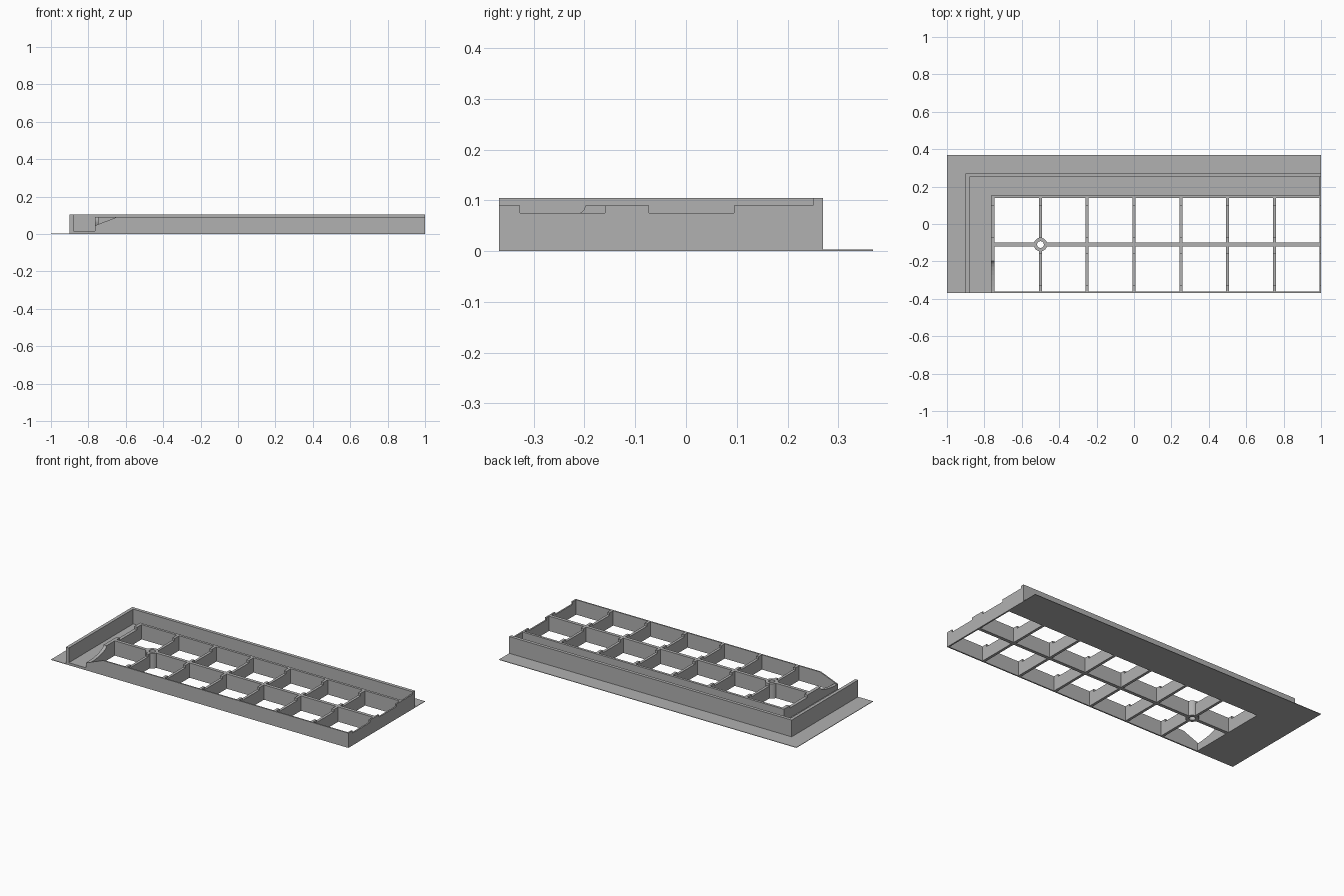
import bpy
import bmesh
import math

if "Cube" in bpy.data.objects:
    bpy.data.objects.remove(bpy.data.objects["Cube"])

grey = bpy.data.materials.new("plain grey")
grey.use_nodes = True
colour = (0.44, 0.44, 0.44, 1)
grey.diffuse_color = colour
grey.node_tree.nodes["Principled BSDF"].inputs["Base Color"].default_value = colour

FRONT, BACK = -0.368, 0.368
TOP, LOW, RIM = 0.09, 0.075, 0.105
MID_Y, BOSS_X, BOSS_R, HOLE_R = -0.11, -0.5, 0.036, 0.018


def finish(name, bm):
    bmesh.ops.recalc_face_normals(bm, faces=bm.faces)
    mesh = bpy.data.meshes.new(name)
    bm.to_mesh(mesh)
    bm.free()
    mesh.materials.append(grey)
    obj = bpy.data.objects.new(name, mesh)
    bpy.context.collection.objects.link(obj)
    return obj


def prism(name, outline, axis, start, end):
    """Extrude a closed outline along the x, y or z axis."""
    place = {"x": lambda a, b, t: (t, a, b),
             "y": lambda a, b, t: (a, t, b),
             "z": lambda a, b, t: (a, b, t)}[axis]
    bm = bmesh.new()
    base = bm.faces.new([bm.verts.new(place(a, b, start)) for a, b in outline])
    moved = bmesh.ops.extrude_face_region(bm, geom=[base])["geom"]
    verts = [v for v in moved if isinstance(v, bmesh.types.BMVert)]
    bmesh.ops.translate(bm, verts=verts, vec=place(0, 0, end - start))
    return finish(name, bm)


def box(name, x0, x1, y0, y1, z0, z1):
    return prism(name, [(x0, y0), (x1, y0), (x1, y1), (x0, y1)], "z", z0, z1)


def corner(name, x0, y0, x1, y1, z0, z1, right=1.0):
    """L-shaped strip along the left and back, from outer to inner corner."""
    outline = [(x0, FRONT), (x1, FRONT), (x1, y1), (right, y1), (right, y0), (x0, y0)]
    return prism(name, outline, "z", z0, z1)


# Thin flange, channel floor and tall outer wall
corner("flange", -1, BACK, -0.9, 0.27, 0, 0.003)
corner("channel_floor", -0.9, 0.27, -0.745, 0.138, 0, 0.015)
corner("outer_wall", -0.9, 0.27, -0.88, 0.25, 0.015, RIM)

# Inner walls; the front left corner is cut away
box("inner_back_wall", -0.765, 1, 0.138, 0.153, 0.015, TOP)
back_notch = [(-0.073, TOP), (-0.073, LOW), (0.095, LOW), (0.095, TOP)]
arc = [(FRONT + 0.17 * math.sin(a), TOP - 0.045 * math.cos(a))
       for a in [math.pi / 2 * i / 8 for i in range(9)]]
prism("inner_left_wall",
      [(FRONT, 0)] + arc + back_notch + [(0.138, TOP), (0.138, 0)],
      "x", -0.765, -0.745)
prism("front_wall",
      [(-0.765, 0), (1, 0), (1, TOP), (-0.65, TOP), (-0.765, 0.045)],
      "y", FRONT, FRONT + 0.008)

# Notched cross ribs, with the one at the boss split around it
front_notch = [(-0.327, TOP), (-0.327, LOW), (-0.16, LOW), (-0.16, TOP)]
for i in range(1, 6):
    x = BOSS_X + 0.25 * i
    prism(f"cross_rib_{i}",
          [(FRONT, 0), (FRONT, TOP)] + front_notch + back_notch
          + [(0.14, TOP), (0.14, 0)], "x", x - 0.008, x + 0.008)
prism("end_wall",
      [(FRONT, 0), (FRONT, TOP)] + front_notch + back_notch
      + [(0.25, TOP), (0.25, 0)], "x", 0.991, 1)
gap = BOSS_R - 0.004
prism("boss_rib_front",
      [(FRONT, 0), (FRONT, TOP)] + front_notch
      + [(MID_Y - gap, TOP), (MID_Y - gap, 0)], "x", BOSS_X - 0.008, BOSS_X + 0.008)
prism("boss_rib_back",
      [(MID_Y + gap, 0), (MID_Y + gap, TOP)] + back_notch
      + [(0.14, TOP), (0.14, 0)], "x", BOSS_X - 0.008, BOSS_X + 0.008)

# Long rib running either side of the boss
box("long_rib_left", -0.75, BOSS_X - gap, MID_Y - 0.01, MID_Y + 0.01, 0, TOP)
box("long_rib_right", BOSS_X + gap, 0.992, MID_Y - 0.01, MID_Y + 0.01, 0, TOP)

# Round boss with a through hole
bm = bmesh.new()
rings = []
sides = 32
for r, z in [(HOLE_R, 0), (BOSS_R, 0), (BOSS_R, TOP), (HOLE_R, TOP)]:
    rings.append([bm.verts.new((BOSS_X + r * math.cos(math.tau * i / sides),
                                MID_Y + r * math.sin(math.tau * i / sides), z))
                  for i in range(sides)])
for k in range(4):
    a, b = rings[k], rings[(k + 1) % 4]
    for i in range(sides):
        j = (i + 1) % sides
        bm.faces.new((a[i], a[j], b[j], b[i]))
boss = finish("screw_boss", bm)
bpy.context.view_layer.objects.active = boss
boss.select_set(True)
bpy.ops.object.shade_smooth_by_angle(angle=math.radians(30))
